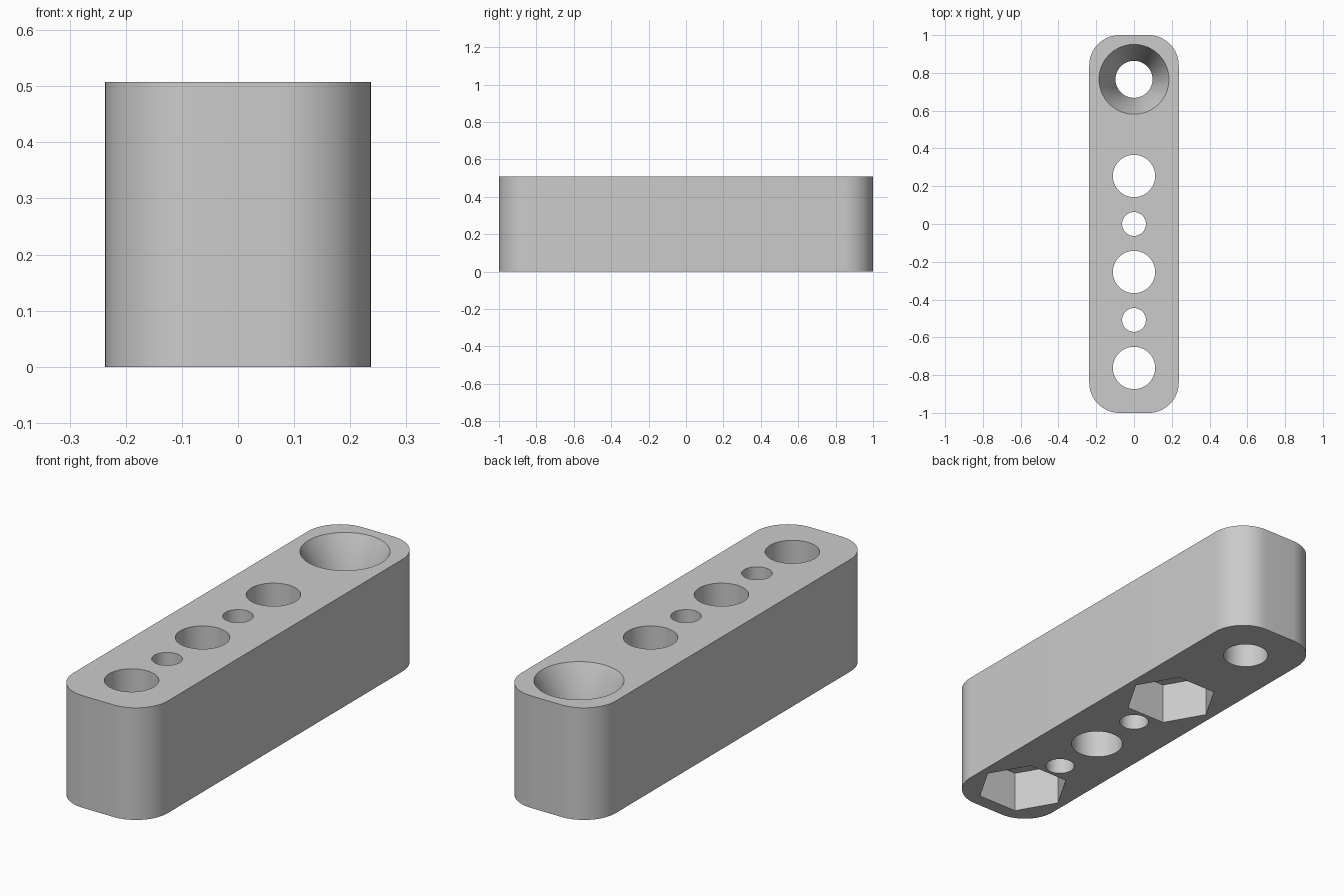
import bpy
import bmesh
from math import cos, sin, pi, radians

old = bpy.data.objects.get("Cube")
if old:
    bpy.data.objects.remove(old, do_unlink=True)

HALF_WIDTH, HALF_LENGTH, HEIGHT = 0.237, 1.0, 0.508
CORNER = 0.16
PITCH = 0.254
POCKET_DEPTH = 0.19

grey = bpy.data.materials.new("plain grey")
grey.use_nodes = True
colour = (0.6, 0.6, 0.6, 1)
grey.diffuse_color = colour
grey.node_tree.nodes["Principled BSDF"].inputs["Base Color"].default_value = colour


def loft(name, rings):
    """Solid through a stack of matching closed rings, capped at both ends."""
    bm = bmesh.new()
    loops = [[bm.verts.new(p) for p in ring] for ring in rings]
    n = len(loops[0])
    for low, high in zip(loops, loops[1:]):
        for i in range(n):
            j = (i + 1) % n
            bm.faces.new((low[i], low[j], high[j], high[i]))
    bm.faces.new(loops[0][::-1])
    bm.faces.new(loops[-1])
    bmesh.ops.recalc_face_normals(bm, faces=bm.faces)
    mesh = bpy.data.meshes.new(name)
    bm.to_mesh(mesh)
    bm.free()
    mesh.materials.append(grey)
    obj = bpy.data.objects.new(name, mesh)
    bpy.context.collection.objects.link(obj)
    return obj


def circle(y, radius, z, sides=64):
    return [(radius * cos(2 * pi * i / sides), y + radius * sin(2 * pi * i / sides), z)
            for i in range(sides)]


def rounded_outline(z, steps=16):
    points = []
    for quarter, (sx, sy) in enumerate(((1, 1), (-1, 1), (-1, -1), (1, -1))):
        for i in range(steps + 1):
            a = (quarter + i / steps) * pi / 2
            points.append((sx * (HALF_WIDTH - CORNER) + CORNER * cos(a),
                           sy * (HALF_LENGTH - CORNER) + CORNER * sin(a), z))
    return points


# Rounded bar
bar = loft("drilled_bar", [rounded_outline(0), rounded_outline(HEIGHT)])
cutters = []

# Straight through holes: wide and narrow ones alternate
for step, radius in ((1, 0.112), (0, 0.063), (-1, 0.112), (-2, 0.063), (-3, 0.112)):
    y = step * PITCH
    cutters.append(loft("hole_cutter", [circle(y, radius, -0.1), circle(y, radius, HEIGHT + 0.1)]))

# Hexagonal nut pockets underneath
for step in (1, -3):
    y = step * PITCH
    cutters.append(loft("nut_pocket_cutter", [circle(y, 0.201, -0.1, 6),
                                              circle(y, 0.201, POCKET_DEPTH, 6)]))

# Funnel hole at the back end, its slope carried past the top face
y = 3 * PITCH + 0.004
slope = (0.185 - 0.098) / POCKET_DEPTH
cutters.append(loft("funnel_cutter", [circle(y, 0.098, -0.1),
                                      circle(y, 0.098, HEIGHT - POCKET_DEPTH),
                                      circle(y, 0.185 + slope * 0.1, HEIGHT + 0.1)]))

# Cut everything out of the bar
bpy.ops.object.select_all(action='DESELECT')
bpy.context.view_layer.objects.active = bar
bar.select_set(True)
for cutter in cutters:
    cutter.hide_render = True
    mod = bar.modifiers.new("cut", 'BOOLEAN')
    mod.operation = 'DIFFERENCE'
    mod.solver = 'EXACT'
    mod.object = cutter
    bpy.ops.object.modifier_apply(modifier=mod.name)
    bpy.data.objects.remove(cutter, do_unlink=True)

bpy.ops.object.shade_smooth_by_angle(angle=radians(30))
